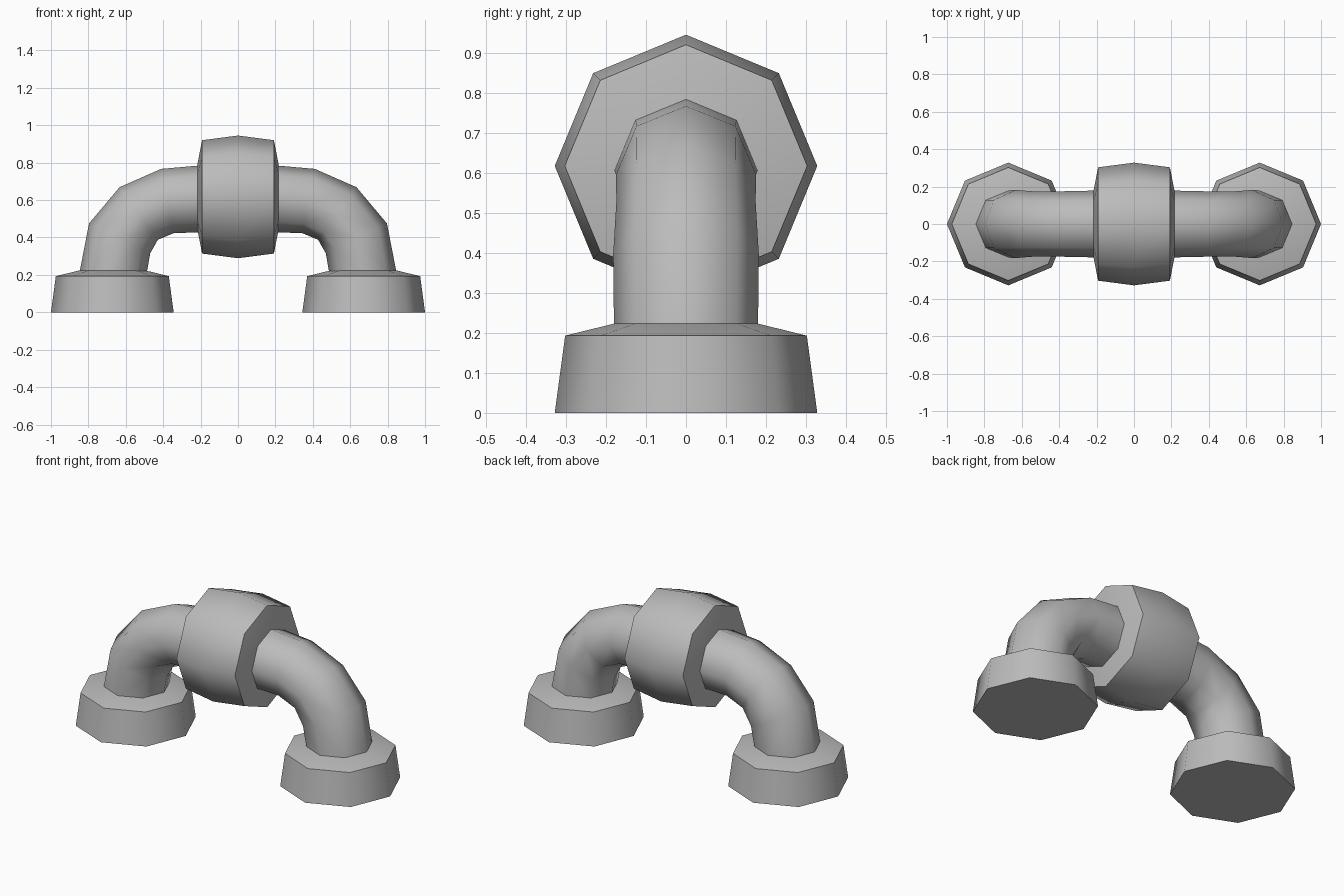
import bpy, bmesh, math
from mathutils import Vector, Matrix

cube = bpy.data.objects.get("Cube")
if cube:
    bpy.data.objects.remove(cube)

SIDES = 8
COLOR = (0.5, 0.5, 0.5, 1)
metal = bpy.data.materials.new("pipe_grey")
metal.use_nodes = True
metal.diffuse_color = COLOR
metal.node_tree.nodes["Principled BSDF"].inputs["Base Color"].default_value = COLOR


def loft(name, rings, caps=True):
    """Skin octagons; each ring is (centre x, centre z, radius, axis angle in xz)."""
    bm = bmesh.new()
    loops = []
    for x, z, r, angle in rings:
        up = Vector((-math.sin(angle), 0, math.cos(angle)))
        side = Vector((0, 1, 0))
        loop = []
        for i in range(SIDES):
            a = math.tau * i / SIDES
            loop.append(bm.verts.new(Vector((x, 0, z)) + r * (up * math.cos(a) + side * math.sin(a))))
        loops.append(loop)
    for a, b in zip(loops, loops[1:]):
        for i in range(SIDES):
            j = (i + 1) % SIDES
            bm.faces.new((a[i], a[j], b[j], b[i]))
    if caps:
        bm.faces.new(loops[0])
        bm.faces.new(loops[-1])
    bmesh.ops.recalc_face_normals(bm, faces=bm.faces)
    mesh = bpy.data.meshes.new(name)
    bm.to_mesh(mesh)
    bm.free()
    mesh.materials.append(metal)
    obj = bpy.data.objects.new(name, mesh)
    bpy.context.collection.objects.link(obj)
    bpy.ops.object.select_all(action='DESELECT')
    obj.select_set(True)
    bpy.context.view_layer.objects.active = obj
    bpy.ops.object.shade_smooth_by_angle(angle=math.radians(50))
    return obj


# Central collar, bulging at the middle
loft("collar", [(x, 0.617, r, 0) for x, r in
                ((-0.217, 0.175), (-0.192, 0.303), (0, 0.328), (0.192, 0.303), (0.217, 0.175))])

for side, s in (("left", 1), ("right", -1)):
    # Flange standing on the ground
    loft(side + "_flange", [(s * 0.672, z, r, math.pi / 2) for z, r in
                            ((0, 0.328), (0.193, 0.302), (0.223, 0.18))])
    # Elbow pipe from the collar down to the flange
    path = ((0.19, 0.607, 0.179, 0), (0.377, 0.595, 0.175, -11), (0.531, 0.528, 0.174, -36),
            (0.633, 0.395, 0.182, -64), (0.667, 0.215, 0.18, -90))
    loft(side + "_elbow", [(s * x, z, r, s * math.radians(a)) for x, z, r, a in path])
